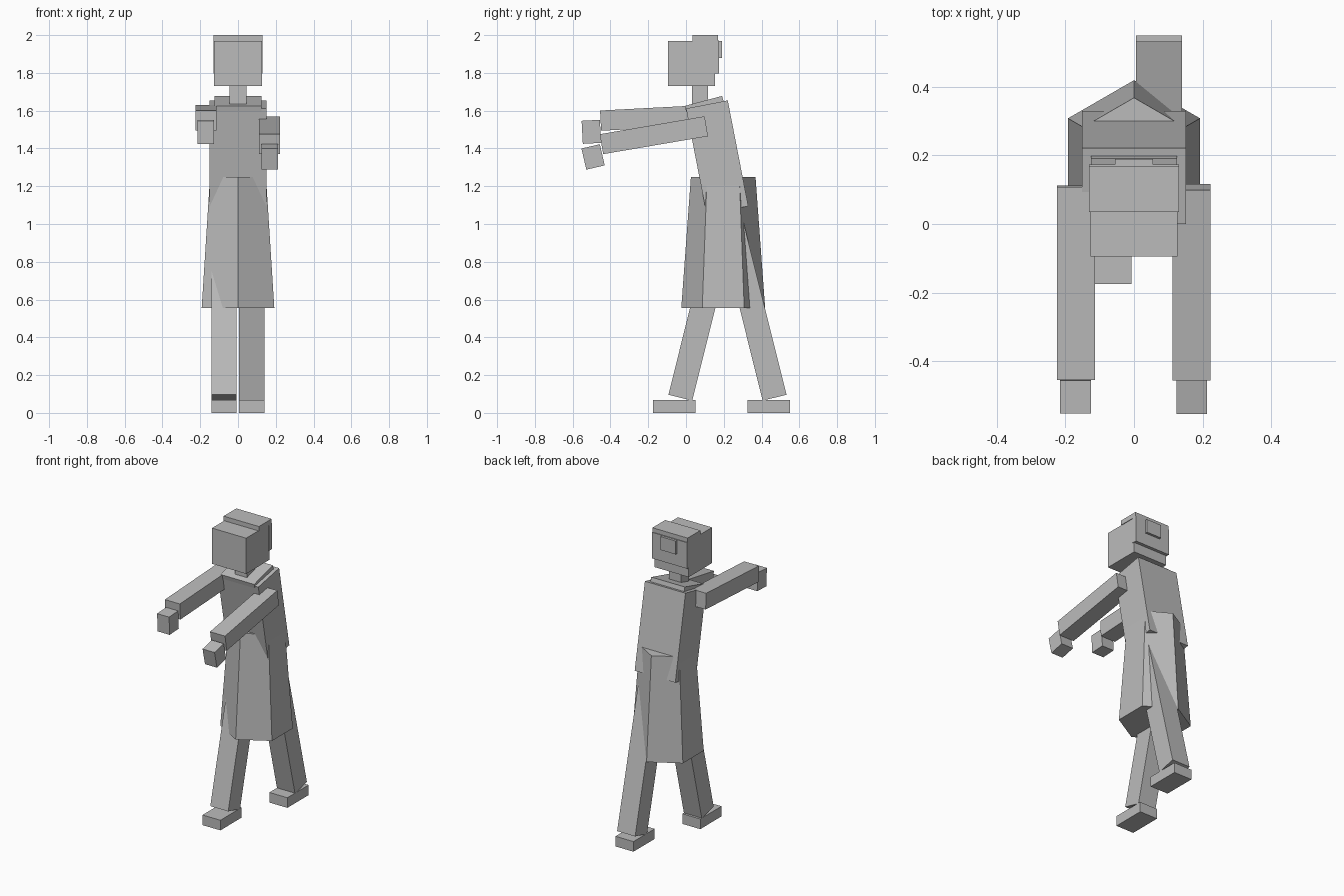
import bpy
import math

grey = bpy.data.materials.new("plain_grey")
grey.diffuse_color = (0.5, 0.5, 0.5, 1)


def box(name, x0, x1, y, z, depth, height, tilt=0):
    """Box from x0 to x1, centred on (y, z), tilted about the x axis in degrees."""
    bpy.ops.mesh.primitive_cube_add(size=1, location=((x0 + x1) / 2, y, z),
                                    rotation=(math.radians(tilt), 0, 0))
    ob = bpy.context.object
    ob.name = name
    ob.scale = (x1 - x0, depth, height)
    ob.data.materials.append(grey)
    return ob


# Head, hair and neck
box("head", -0.127, 0.127, 0.029, 1.85, 0.248, 0.24)
box("hair_back", -0.131, 0.131, 0.157, 1.883, 0.034, 0.175)
box("hair_top", -0.131, 0.131, 0.102, 1.984, 0.135, 0.032)
box("hair_bun", -0.056, 0.056, 0.178, 1.923, 0.024, 0.09)
box("neck", -0.045, 0.045, 0.073, 1.685, 0.085, 0.14)

# Leaning torso with collar plate
box("torso", -0.151, 0.151, 0.165, 1.353, 0.225, 0.57, 11)
box("collar", -0.125, 0.125, 0.096, 1.637, 0.205, 0.03, 15)

# Six-sided skirt, one corner facing the front
bpy.ops.mesh.primitive_cone_add(vertices=6, radius1=0.222, radius2=0.171,
                                depth=0.695, location=(0, 0.197, 0.9025))
skirt = bpy.context.object
skirt.name = "skirt"
skirt.data.materials.append(grey)

# Outstretched arms and hands
box("left_arm", -0.225, -0.114, -0.171, 1.562, 0.563, 0.107, 3)
box("left_hand", -0.215, -0.126, -0.501, 1.488, 0.097, 0.122, 3)
box("right_arm", 0.112, 0.223, -0.17, 1.47, 0.563, 0.107, 9.7)
box("right_hand", 0.124, 0.213, -0.492, 1.355, 0.10, 0.115, 13)

# Striding legs and feet
for side, x0, x1, leg_y, foot_y, tilt in (("left", -0.141, -0.008, 0.097, -0.063, -14),
                                          ("right", 0.006, 0.14, 0.342, 0.437, 14)):
    box(side + "_leg", x0, x1, leg_y, 0.59, 0.13, 1.05, tilt)
    box(side + "_foot", x0, x1, foot_y, 0.034, 0.225, 0.068)
